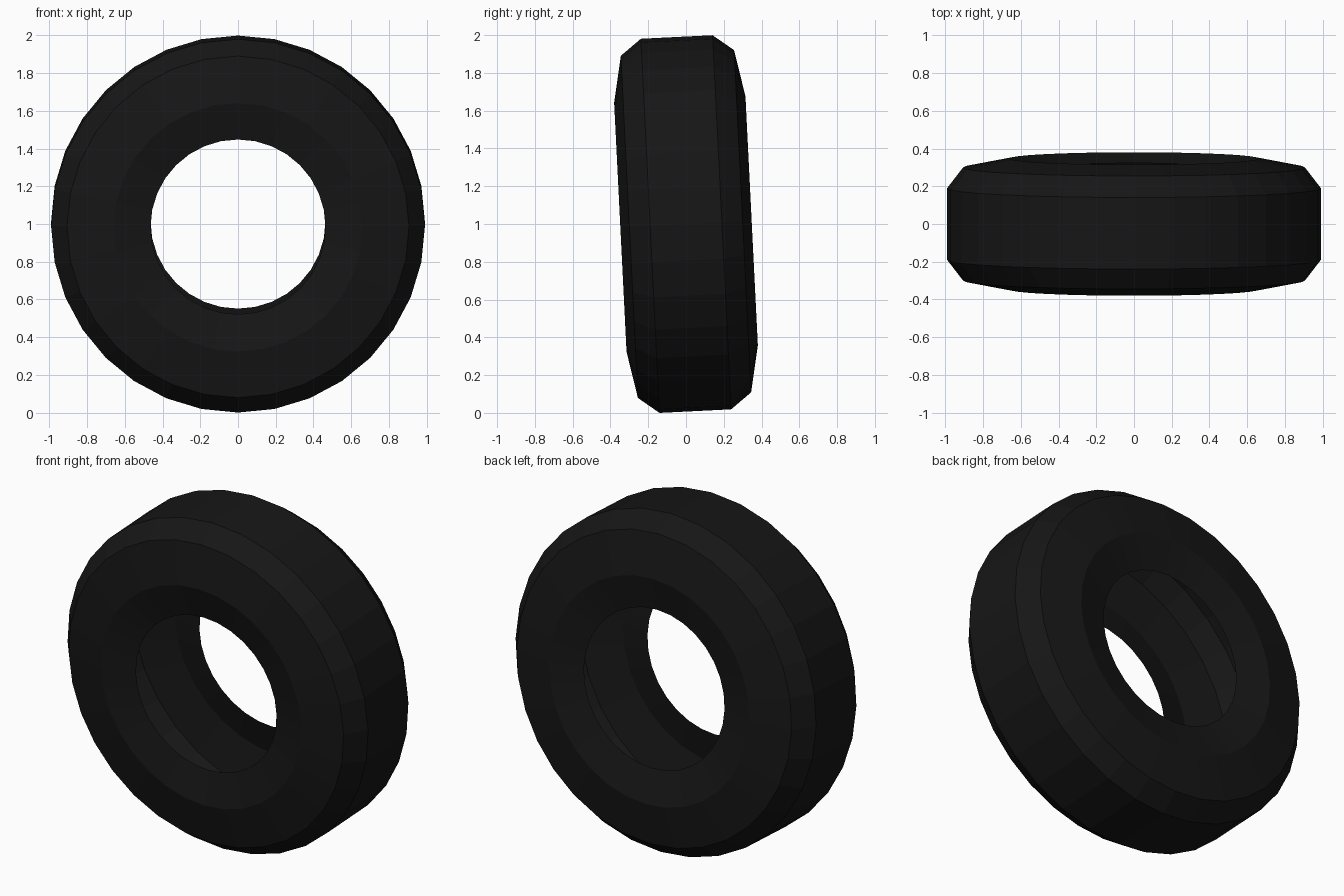
import bpy, bmesh
from math import radians, sin, cos, pi
from mathutils import Matrix, Vector

if "Cube" in bpy.data.objects:
    bpy.data.objects.remove(bpy.data.objects["Cube"])

SIDES = 32
TILT = radians(2.85)

# half profile of the hollow tyre: (radius, half width), bead to tread
half = [(0.464, 0.30), (0.66, 0.348), (0.907, 0.30), (0.9915, 0.19)]
profile = [(r, -w) for r, w in half] + [(r, w) for r, w in reversed(half)]

# sweep the open profile around the axle (y)
bm = bmesh.new()
rings = []
for r, y in profile:
    rings.append([bm.verts.new((r * sin(2 * pi * i / SIDES), y, r * cos(2 * pi * i / SIDES)))
                  for i in range(SIDES)])
for a, b in zip(rings, rings[1:]):
    for i in range(SIDES):
        j = (i + 1) % SIDES
        bm.faces.new((a[i], b[i], b[j], a[j]))

# outward normals
for f in bm.faces:
    f.normal_update()
tread = max(bm.faces, key=lambda f: f.calc_center_median().z)
if tread.normal.z < 0:
    bmesh.ops.reverse_faces(bm, faces=bm.faces[:])

# lean the tyre slightly forward and stand it on the ground
bm.transform(Matrix.Rotation(TILT, 4, 'X'))
low = min(v.co.z for v in bm.verts)
bm.transform(Matrix.Translation(Vector((0, 0, -low))))

mesh = bpy.data.meshes.new("tyre")
bm.to_mesh(mesh)
bm.free()
tyre = bpy.data.objects.new("tyre", mesh)
bpy.context.collection.objects.link(tyre)

# black rubber
rubber = bpy.data.materials.new("black_rubber")
rubber.diffuse_color = (0.008, 0.008, 0.008, 1)
rubber.use_nodes = True
rubber.node_tree.nodes["Principled BSDF"].inputs["Base Color"].default_value = rubber.diffuse_color
mesh.materials.append(rubber)
